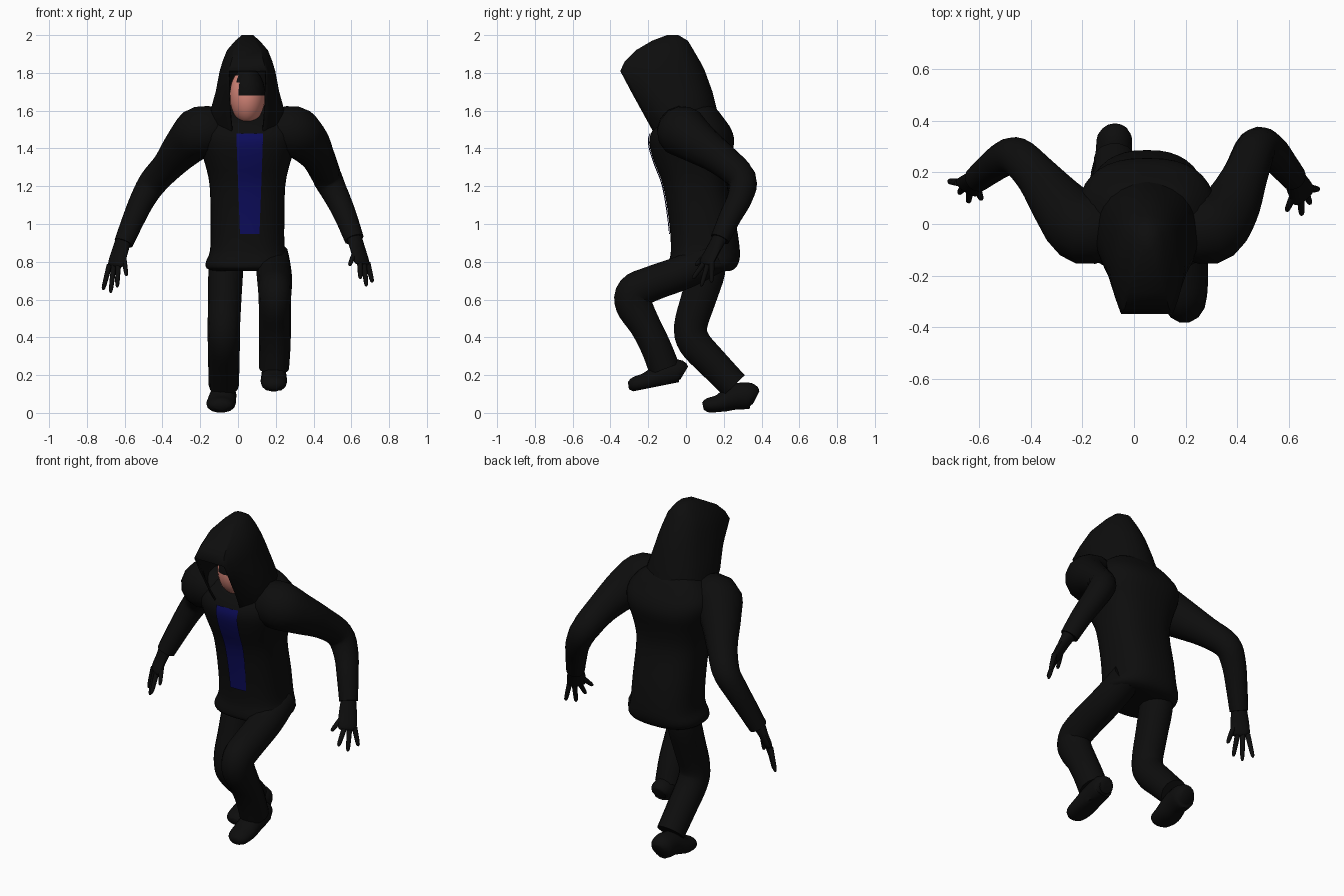
import bpy, bmesh, math
from mathutils import Vector

if "Cube" in bpy.data.objects:
    bpy.data.objects.remove(bpy.data.objects["Cube"])


def material(name, rgb):
    m = bpy.data.materials.new(name)
    m.diffuse_color = (*rgb, 1)
    m.use_nodes = True
    m.node_tree.nodes["Principled BSDF"].inputs["Base Color"].default_value = m.diffuse_color
    return m


BLACK = material("black cloth", (0.004, 0.004, 0.004))
BLUE = material("blue shirt", (0.004, 0.004, 0.11))
SKIN = material("skin", (0.68, 0.24, 0.19))


def spline(pts, steps=4):
    """Catmull-Rom curve through tuples of any length."""
    out = []
    for i in range(len(pts) - 1):
        a, b, c, d = (pts[max(i - 1, 0)], pts[i], pts[i + 1], pts[min(i + 2, len(pts) - 1)])
        for s in range(steps):
            t = s / steps
            out.append(tuple(0.5 * (2 * q + (r - p) * t + (2 * p - 5 * q + 4 * r - w) * t * t
                                    + (3 * q - p - 3 * r + w) * t ** 3)
                             for p, q, r, w in zip(a, b, c, d)))
    return out + [tuple(pts[-1])]


def finish(bm, name, mats, angle=50):
    bmesh.ops.recalc_face_normals(bm, faces=bm.faces)
    me = bpy.data.meshes.new(name)
    bm.to_mesh(me)
    bm.free()
    for m in mats:
        me.materials.append(m)
    ob = bpy.data.objects.new(name, me)
    bpy.context.collection.objects.link(ob)
    bpy.ops.object.select_all(action='DESELECT')
    ob.select_set(True)
    bpy.context.view_layer.objects.active = ob
    bpy.ops.object.shade_smooth_by_angle(angle=math.radians(angle))
    return ob


def loft(name, rings, mats, closed=True, caps=True, keep=lambda i, j: True):
    bm = bmesh.new()
    vs = [[bm.verts.new(p) for p in r] for r in rings]
    n = len(vs[0])
    for i in range(len(vs) - 1):
        for j in range(n if closed else n - 1):
            if keep(i, j):
                k = (j + 1) % n
                bm.faces.new((vs[i][j], vs[i][k], vs[i + 1][k], vs[i + 1][j]))
    if caps is True:
        bm.faces.new(vs[0])
    if caps:
        bm.faces.new(vs[-1])
    return finish(bm, name, mats)


def tube(name, pts, ref=(1, 0, 0), n=14, steps=4, floor=None):
    """Limb along points (x, y, z, radius along ref, other radius)."""
    path = spline([p if len(p) == 5 else (*p, p[3]) for p in pts], steps)
    rings = []
    for i, p in enumerate(path):
        d = Vector(path[min(i + 1, len(path) - 1)][:3]) - Vector(path[max(i - 1, 0)][:3])
        d.normalize()
        u = Vector(ref)
        u = (u - d * u.dot(d)).normalized()
        v = d.cross(u)
        ring = [Vector(p[:3]) + u * math.cos(2 * math.pi * k / n) * p[3]
                + v * math.sin(2 * math.pi * k / n) * p[4] for k in range(n)]
        if floor:
            for q in ring:
                q.z = max(q.z, floor(q.y))
        rings.append(ring)
    return loft(name, rings, [BLACK])


CX = 0.05  # body centre line

# coat body: height, half width, front y, back y
rows = spline([(0.75, .17, -.03, .23), (0.765, .215, -.085, .26), (0.80, .22, -.09, .28),
               (0.86, .198, -.08, .285), (1.0, .195, -.088, .265), (1.2, .2, -.12, .22),
               (1.32, .225, -.165, .23), (1.43, .26, -.195, .255), (1.5, .265, -.175, .24),
               (1.56, .23, -.12, .2), (1.61, .17, -.03, .16), (1.64, .1, 0, .12)], 3)
power = lambda c, e: math.copysign(abs(c) ** e, c)
N = 36
rings = []
for z, hw, yf, yb in rows:
    rings.append([(CX + hw * power(math.cos(2 * math.pi * k / N), .8),
                   (yf + yb) / 2 + (yb - yf) / 2 * power(math.sin(2 * math.pi * k / N), .8), z)
                  for k in range(N)])
loft("coat_body", rings, [BLACK])

# blue shirt showing through the open coat
strip = []
for z, hw, yf, yb in rows:
    if 0.9 < z < 1.5:
        w = .05 + .022 * (z - .9) / .6
        strip.append([(CX + .012 + w * t, (yf + yb) / 2 - (yb - yf) / 2
                       * (1 - abs((.012 + w * t) / hw) ** 2.5) ** .4 - .007, z)
                      for t in (-1, -.5, 0, .5, 1)])
loft("shirt_front", strip, [BLUE], closed=False, caps=False)

# hood: height, front y, back y, half width, half width of the front edge
hood_rows = [(1.45, -.15, .2, .17, .08), (1.5, -.18, .19, .19, .085), (1.6, -.235, .165, .195, .095),
             (1.7, -.29, .14, .168, .1), (1.81, -.348, .1, .147, .1), (1.86, -.325, .075, .132, .085),
             (1.92, -.265, .04, .108, .07), (1.97, -.18, .01, .065, .04), (2.0, -.1, -.04, .03, .015)]
rings = []
for z, yf, yb, hw, fw in hood_rows:
    half = [(fw, 0), (.9 * hw, .22), (hw, .52), (.74 * hw, .86)]
    ctrl = half + [(0, 1)] + [(-x, t) for x, t in reversed(half)]
    rings.append([(CX + x, yf + t * (yb - yf), z) for x, t in spline(ctrl, 3)])
last = len(rings[0]) - 1
hood = loft("hood", rings, [BLACK], caps="top", keep=lambda i, j: j != last or hood_rows[i][0] > 1.8)
mod = hood.modifiers.new("thickness", 'SOLIDIFY')
mod.thickness = 0.01

# head: skin on the lower face, dark mask above
bm = bmesh.new()
bmesh.ops.create_uvsphere(bm, u_segments=24, v_segments=20, radius=1)
for v in bm.verts:
    v.co = Vector((CX + v.co.x * .095, -.09 + v.co.y * .115, 1.68 + v.co.z * .15))
for f in bm.faces:
    c = f.calc_center_median()
    f.material_index = int(c.y < -.09 and (c.z < 1.69 or (c.z < 1.78 and -.04 < c.x < .0)))
finish(bm, "head", [BLACK, SKIN])
tube("neck", [(CX, 0, 1.45, .08), (CX, -.05, 1.62, .07)])

# arms
tube("right_sleeve", [(.17, 0, 1.48, .11), (.29, -.02, 1.49, .137), (.37, .06, 1.43, .115),
                      (.43, .19, 1.34, .088), (.475, .295, 1.24, .078), (.525, .285, 1.14, .068),
                      (.57, .235, 1.04, .06), (.615, .18, .92, .052)], ref=(.5, -.5, .7))
tube("left_sleeve", [(-.07, 0, 1.48, .11), (-.19, -.02, 1.49, .137), (-.275, .06, 1.42, .115),
                     (-.37, .18, 1.31, .085), (-.45, .258, 1.22, .076), (-.505, .25, 1.13, .068),
                     (-.555, .215, 1.02, .06), (-.605, .175, .9, .052)], ref=(-.5, -.5, .7))


# gloved hands with four spread fingers
def hand(side, wrist, knuckle, across, tips):
    a = Vector(across).normalized()
    w, k = Vector(wrist), Vector(knuckle)
    tube(side + "_palm", [(*w, .042, .038), (*w.lerp(k, .5), .05, .026),
                          (*k, .052, .02), (*(k + (k - w) * .12), .035, .01)], ref=a, n=12)
    for i, tip in enumerate(tips):
        base = k + a * (i - 1.5) * .027
        t = Vector(tip)
        if i == 3:
            base = base.lerp(w, .4)
        tube(f"{side}_finger_{i + 1}", [(*base, .015), (*base.lerp(t, .6), .013),
                                        (*base.lerp(t, .92), .01), (*t, .003)], ref=a, n=8, steps=2)


hand("right", (.615, .18, .93), (.655, .11, .8), (-.75, -.65, .1),
     [(.712, .135, .69), (.68, .08, .67), (.648, .035, .71), (.59, .05, .78)])
hand("left", (-.605, .175, .92), (-.645, .14, .79), (.85, -.5, .1),
     [(-.715, .165, .65), (-.675, .12, .635), (-.64, .085, .665), (-.59, .095, .725)])

# legs
tube("right_thigh", [(.18, .16, .83, .09), (.19, 0, .75, .093), (.195, -.18, .685, .092, .095),
                     (.195, -.27, .64, .088, .1), (.195, -.275, .57, .085, .1), (.195, -.215, .46, .085),
                     (.195, -.16, .35, .083), (.19, -.115, .235, .08, .085)])
tube("left_thigh", [(-.06, .12, .85, .09), (-.065, .11, .75, .092, .1), (-.07, .065, .6, .088, .095),
                    (-.075, .025, .46, .086, .09), (-.075, .045, .37, .085, .09),
                    (-.075, .14, .265, .083, .085), (-.075, .255, .145, .08, .08)])

# shoes
tube("right_shoe", [(.19, -.01, .21, .045, .04), (.19, -.04, .22, .062, .065), (.19, -.12, .2, .066, .068),
                    (.19, -.21, .165, .07, .05), (.19, -.275, .15, .06, .04), (.19, -.305, .145, .03, .02)],
     floor=lambda y: .17 + .2 * y)
tube("left_shoe", [(-.075, .37, .08, .04, .04), (-.075, .34, .09, .066, .07), (-.08, .26, .085, .07, .07),
                   (-.09, .18, .05, .078, .05), (-.09, .115, .04, .065, .038), (-.09, .09, .035, .035, .02)],
     floor=lambda y: max(0, .09 * (y - .12)))
